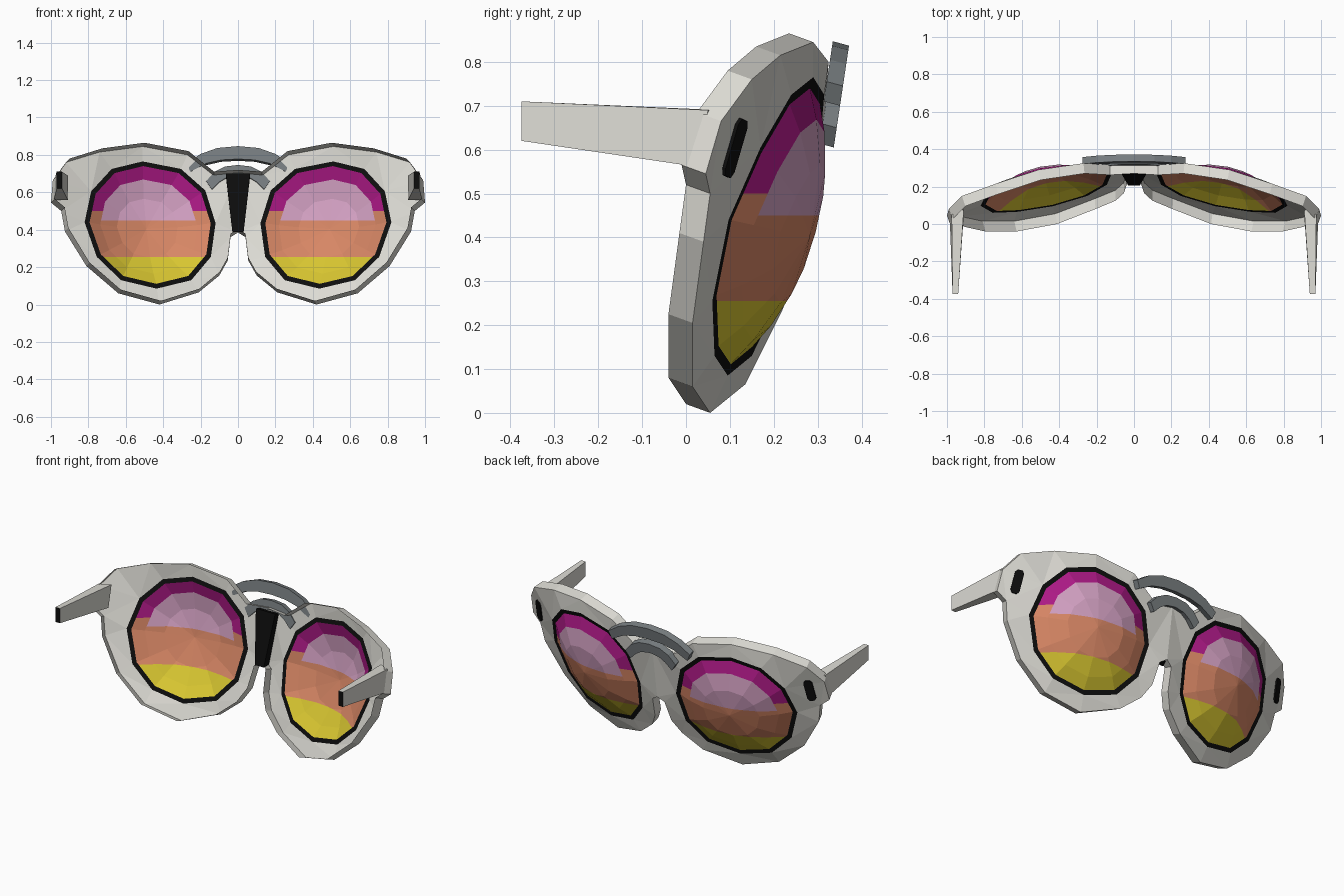
import bpy, bmesh
from mathutils import Vector

if "Cube" in bpy.data.objects:
    bpy.data.objects.remove(bpy.data.objects["Cube"])


def material(name, rgb):
    m = bpy.data.materials.new(name)
    m.use_nodes = True
    m.diffuse_color = (*rgb, 1)
    m.node_tree.nodes["Principled BSDF"].inputs["Base Color"].default_value = (*rgb, 1)
    return m


pale = material("pale grey", (.72, .71, .66))
black = material("black", (.004, .004, .004))
steel = material("steel grey", (.19, .21, .22))
magenta = material("magenta", (.42, .01, .24))
pink = material("pink", (.66, .36, .55))
orange = material("orange", (.68, .24, .13))
yellow = material("yellow", (.68, .56, .03))


def finish(name, bm, mats, mirror=True):
    """Turn a bmesh into an object, mirrored across x when asked."""
    mesh = bpy.data.meshes.new(name)
    bm.to_mesh(mesh)
    bm.free()
    for m in mats:
        mesh.materials.append(m)
    ob = bpy.data.objects.new(name, mesh)
    bpy.context.collection.objects.link(ob)
    if mirror:
        ob.modifiers.new("Mirror", 'MIRROR')
    return ob


def skin(bm, a, b, closed=True):
    """Join two matching rows of vertices with quads."""
    n = len(a)
    return [bm.faces.new((a[i], a[(i + 1) % n], b[(i + 1) % n], b[i]))
            for i in range(n if closed else n - 1)]


def loft(name, sections, mats, mirror=True):
    """Closed solid through a list of cross-sections."""
    bm = bmesh.new()
    rows = [[bm.verts.new(p) for p in s] for s in sections]
    for a, b in zip(rows, rows[1:]):
        skin(bm, a, b)
    bm.faces.new(rows[0])
    bm.faces.new(rows[-1])
    bmesh.ops.recalc_face_normals(bm, faces=bm.faces)
    return finish(name, bm, mats, mirror)


# Front edge of one half of the frame, from bridge top round to bridge bottom
outline = [(0, .70, .325), (.13, .69, .317), (.27, .80, .325), (.51, .845, .29),
           (.74, .815, .215), (.92, .76, .15), (.99, .665, .08), (1, .545, .045),
           (.945, .50, .055), (.925, .39, .04), (.81, .205, .015), (.64, .06, .015),
           (.42, 0, .055), (.21, .065, .135), (.10, .155, .18), (.055, .235, .22),
           (.04, .36, .265), (0, .385, .278)]
# Edge of the lens opening
opening = [(.51, .765, .29), (.305, .725, .315), (.175, .61, .305), (.12, .435, .268),
           (.145, .255, .21), (.25, .13, .15), (.435, .085, .095), (.625, .13, .065),
           (.755, .255, .06), (.82, .44, .097), (.785, .605, .17), (.675, .725, .24)]
outline = [Vector((x, y, z)) for x, z, y in outline]
opening = [Vector((x, y, z)) for x, z, y in opening]
centre = sum(opening, Vector()) / len(opening)

# Frame: front plate with a lens opening and a rim running back from its edge
bm = bmesh.new()
outer = [bm.verts.new(p) for p in outline]
inner = [bm.verts.new(p) for p in opening]
edges = [bm.edges.new((r[i - 1], r[i])) for r in (outer, inner) for i in range(len(r))]
bmesh.ops.triangle_fill(bm, edges=edges, use_beauty=True, normal=(0, 1, 0))
back = [bm.verts.new(p + Vector((-.02 * p.x, -.055, .02))) for p in outline]
skin(bm, outer, back, closed=False)
bmesh.ops.recalc_face_normals(bm, faces=bm.faces)
finish("frame", bm, [pale])

# Black ring around each lens
bm = bmesh.new()
lens_edge = [p.lerp(centre, .075) for p in opening]
skin(bm, [bm.verts.new(p) for p in opening], [bm.verts.new(p) for p in lens_edge])
bmesh.ops.recalc_face_normals(bm, faces=bm.faces)
finish("lens_ring", bm, [black])

# Domed lens with coloured bands
bm = bmesh.new()
bulge = Vector((.25, 1, -.28)).normalized() * .1
rows = []
for r in (1, .8, .5):
    rows.append([bm.verts.new(centre.lerp(p, r) + bulge * (1 - r * r)) for p in lens_edge])
border = skin(bm, rows[0], rows[1])
skin(bm, rows[1], rows[2])
tip = bm.verts.new(centre + bulge)
for i in range(len(rows[2])):
    bm.faces.new((rows[2][i - 1], rows[2][i], tip))
bmesh.ops.recalc_face_normals(bm, faces=bm.faces)
for f in border:
    f.material_index = 1
for z in (.5, .45, .255):
    bmesh.ops.bisect_plane(bm, geom=bm.verts[:] + bm.edges[:] + bm.faces[:],
                           plane_co=(0, 0, z), plane_no=(0, 0, 1))
for f in bm.faces:
    z = f.calc_center_median().z
    if z < .255:
        f.material_index = 3
    elif z < (.5 if f.material_index == 1 else .45):
        f.material_index = 2
finish("lens", bm, [pink, magenta, orange, yellow])

# Tapered temple arm with a black end
arm = loft("temple_arm", [
    [(.94, -.375, .62), (.97, -.375, .62), (.97, -.375, .71), (.94, -.375, .71)],
    [(.91, .05, .56), (.985, .03, .56), (.975, .05, .69), (.91, .08, .69)]], [pale, black])
for f in arm.data.polygons:
    if f.normal.y < -.9:
        f.material_index = 1

# Nose pad behind the bridge
loft("nose_pad", [
    [(-.03, .205, .387), (.03, .205, .387), (.03, .255, .387), (-.03, .255, .387)],
    [(-.065, .265, .7), (.065, .265, .7), (.065, .3, .69), (-.065, .3, .69)]],
    [black], mirror=False)

# Black slot plate near each hinge, lying on the frame
low, high, side = outline[7], outline[6], opening[10]
u = (high - low).normalized()
n = u.cross(side - low).normalized()
n = n if n.y > 0 else -n
v = n.cross(u)
mid = ((low + high) / 2).lerp(side, .4)
shape = [(.025, .052), (.014, .068), (-.014, .068), (-.025, .052)]
shape += [(-a, -b) for a, b in shape]
loft("hinge_slot", [[mid + v * a + u * b + n * h for a, b in shape] for h in (.003, .011)], [black])


# Two arched bars across the bridge
def arch(name, top, bottom):
    half = list(zip(top, bottom))
    full = [((-a, b), (-c, d)) for (a, b), (c, d) in half[:-1]] + half[::-1]
    sections = []
    for (xt, zt), (xb, zb) in full:
        yt, yb = .372 + (zt - .84) * .15, .372 + (zb - .84) * .15
        sections.append([(xt, yt, zt), (xt, yt - .037, zt + .01),
                         (xb, yb - .037, zb + .01), (xb, yb, zb)])
    loft(name, sections, [steel], mirror=False)


arch("upper_bar", [(.275, .745), (.2, .795), (.11, .827), (0, .837)],
     [(.255, .70), (.17, .745), (.09, .763), (0, .768)])
arch("lower_bar", [(.17, .65), (.125, .7), (.07, .728), (0, .736)],
     [(.14, .605), (.1, .645), (.06, .67), (0, .68)])
